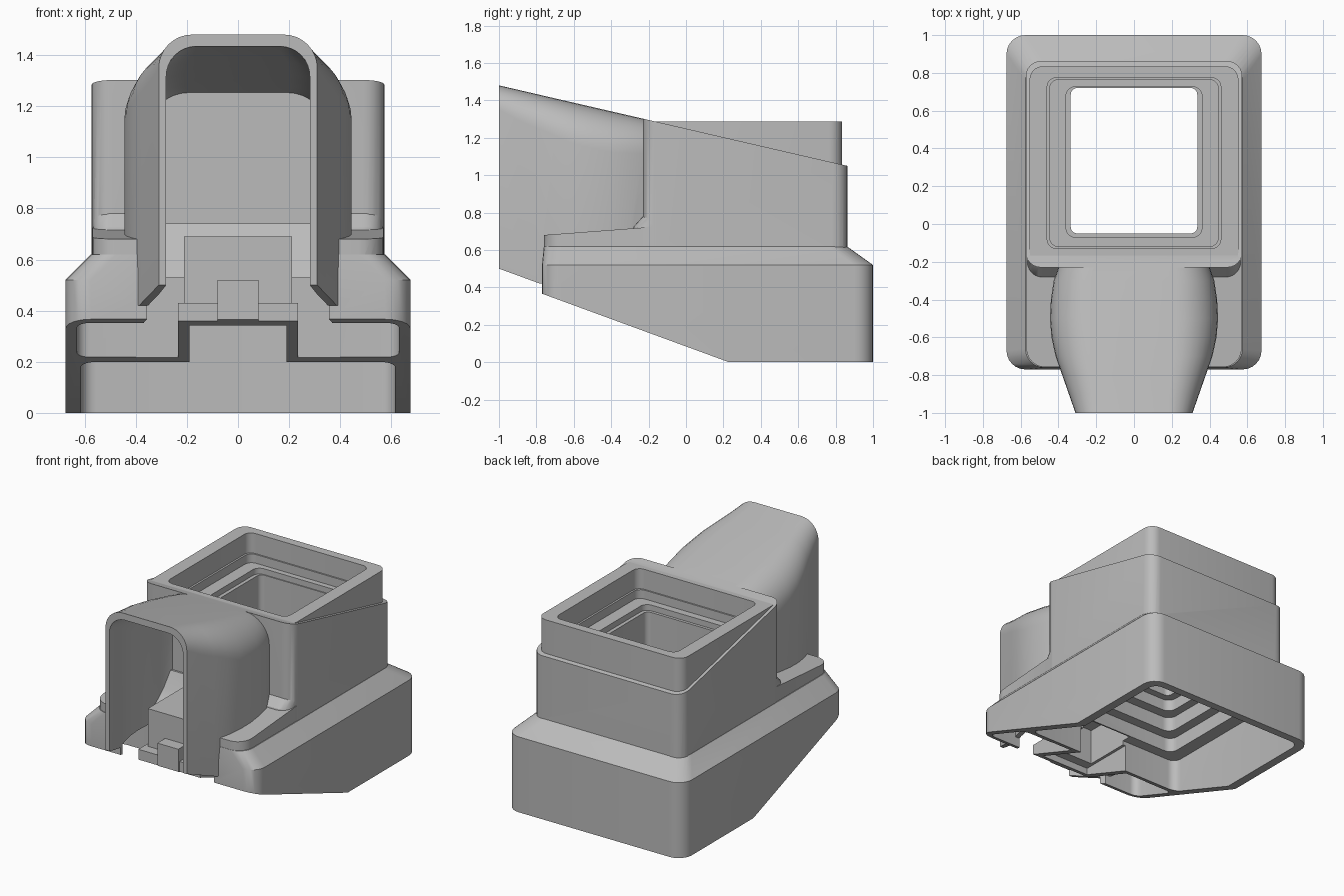
import bpy, bmesh, math

old = bpy.data.objects.get("Cube")
if old:
    bpy.data.objects.remove(old)

grey = bpy.data.materials.new("plain_grey")
grey.use_nodes = True
grey.diffuse_color = (0.5, 0.5, 0.5, 1)
grey.node_tree.nodes["Principled BSDF"].inputs["Base Color"].default_value = (0.5, 0.5, 0.5, 1)


def loft(name, rings):
    """Closed solid through matching rings of points."""
    bm = bmesh.new()
    loops = [[bm.verts.new(p) for p in ring] for ring in rings]
    for a, b in zip(loops, loops[1:]):
        for i in range(len(a)):
            j = (i + 1) % len(a)
            bm.faces.new((a[i], a[j], b[j], b[i]))
    bm.faces.new(loops[0][::-1])
    bm.faces.new(loops[-1])
    bmesh.ops.recalc_face_normals(bm, faces=bm.faces)
    mesh = bpy.data.meshes.new(name)
    bm.to_mesh(mesh)
    bm.free()
    mesh.materials.append(grey)
    obj = bpy.data.objects.new(name, mesh)
    bpy.context.collection.objects.link(obj)
    return obj


def ring(w, y0, y1, r, z):
    """Rounded rectangle; z is a height or a function of y."""
    pts = []
    corners = ((w - r, y1 - r), (r - w, y1 - r), (r - w, y0 + r), (w - r, y0 + r))
    for k, (cx, cy) in enumerate(corners):
        for i in range(7):
            a = math.pi / 2 * (k + i / 6)
            x, y = cx + r * math.cos(a), cy + r * math.sin(a)
            pts.append((x, y, z(y) if callable(z) else z))
    return pts


def tube(name, w, y0, y1, r, z0, z1):
    return loft(name, [ring(w, y0, y1, r, z0), ring(w, y0, y1, r, z1)])


def prism(name, w, profile):
    """Side profile (y, z) extruded across x."""
    return loft(name, [[(x, y, z) for y, z in profile] for x in (-w, w)])


def box(name, w, y0, y1, z0, z1):
    return prism(name, w, [(y0, z0), (y1, z0), (y1, z1), (y0, z1)])


def boolean(target, tool, operation):
    mod = target.modifiers.new(operation, 'BOOLEAN')
    mod.operation, mod.object, mod.solver = operation, tool, 'EXACT'
    bpy.context.view_layer.objects.active = target
    bpy.ops.object.modifier_apply(modifier=mod.name)
    bpy.data.objects.remove(tool)


def join(target, tool):
    boolean(target, tool, 'UNION')


def cut(target, tool):
    boolean(target, tool, 'DIFFERENCE')


def roof(y):
    return 1.48 - 0.231 * (y + 1)


def deck(y):
    return 0.68 + 0.075 * (y + 0.76)


# Skirt with its chamfered shoulder and the front deck
housing = loft("housing", [ring(0.675, -0.77, 1.0, 0.1, 0), ring(0.675, -0.77, 1.0, 0.1, 0.52),
                           ring(0.575, -0.76, 0.86, 0.1, 0.62)])
join(housing, loft("deck", [ring(0.57, -0.758, 0.5, 0.1, 0.56), ring(0.57, -0.758, 0.5, 0.1, deck)]))
cut(housing, tube("front_cavity", 0.63, -0.73, -0.365, 0.05, -0.1, 0.56))

# Sleeve with sloping top, its flared foot, and the raised collar
join(housing, loft("sleeve", [ring(0.573, -0.23, 0.863, 0.08, 0.58), ring(0.573, -0.23, 0.863, 0.08, roof)]))
join(housing, loft("sleeve_foot", [ring(0.565, -0.29, 0.1, 0.08, 0.66), ring(0.565, -0.28, 0.1, 0.08, 0.725),
                                   ring(0.565, -0.226, 0.1, 0.08, 0.785)]))
join(housing, tube("collar", 0.553, -0.215, 0.835, 0.07, 0.6, 1.288))

# Bulging hood: y position, half width, corner radius
stations = [(-1, 0.31, 0.13), (-0.9, 0.345, 0.16), (-0.8, 0.38, 0.18), (-0.7, 0.415, 0.2),
            (-0.6, 0.437, 0.22), (-0.5, 0.445, 0.22), (-0.4, 0.44, 0.22), (-0.3, 0.425, 0.2),
            (-0.2, 0.39, 0.18)]


def arch(y, w, r, inset, bottom):
    w, r, top = w - inset, r - inset / 2, roof(y) - inset * 1.2
    right = [(w - r + r * math.cos(a), top - r + r * math.sin(a))
             for a in [math.pi / 2 * i / 8 for i in range(9)]]
    half = [(w, bottom)] + right
    return [(x, y, z) for x, z in half] + [(-x, y, z) for x, z in reversed(half)]


hood = loft("hood", [arch(y, w, r, 0, 0.2) for y, w, r in stations])
cut(hood, prism("hood_trim", 1, [(-1.2, 0.573), (-1.2, -0.2), (0.2, -0.2), (0.2, 0.42), (-0.78, 0.42)]))
join(housing, hood)
inner = [arch(y, w, r, 0.035, -0.1) for y, w, r in stations]
inner[0] = [(x, y - 0.02, z) for x, y, z in inner[0]]
inner[-1] = [(x, y - 0.006, z) for x, y, z in inner[-1]]
cut(housing, loft("hood_bay", inner))

# Bulkhead below the hood: wide foot and stepped upper part
join(housing, box("bulkhead_foot", 0.62, -0.36, -0.15, 0.1, 0.53))
join(housing, prism("bulkhead", 0.41, [(-0.352, 0.5), (-0.34, 0.54), (-0.3, 0.58), (-0.27, 0.63),
                                       (-0.22, 0.74), (-0.15, 0.74), (-0.15, 0.5)]))

# Hollow central block with flange and clip
join(housing, box("latch_block", 0.212, -0.68, -0.18, 0.4, 0.69))
join(housing, box("flange", 0.235, -0.75, -0.2, 0.1, 0.43))
join(housing, box("clip", 0.08, -0.765, -0.66, 0.335, 0.52))
cut(housing, box("channel", 0.19, -0.705, 0.1, -0.1, 0.39))
cut(housing, box("block_hollow", 0.17, -0.64, -0.25, 0.3, 0.64))

# Stepped openings from above: half width, front, back, floor
for w, y0, y1, floor in ((0.46, -0.13, 0.775, 1.15), (0.447, -0.12, 0.765, 1.09), (0.36, -0.07, 0.727, 1.05)):
    cut(housing, tube("upper_step", w, y0, y1, 0.05, floor, 1.5))
cut(housing, tube("shaft", 0.335, -0.05, 0.72, 0.035, -0.2, 1.6))

# Stepped recesses from below: half width, front, back, ceiling
for w, y0, y1, ceiling in ((0.615, -0.315, 0.945, 0.42), (0.52, -0.24, 0.84, 0.52),
                           (0.45, -0.17, 0.79, 0.62), (0.39, -0.1, 0.75, 0.7)):
    cut(housing, tube("lower_step", w, y0, y1, 0.06, -0.1, ceiling))

# Sloping underside
cut(housing, prism("underside", 1, [(-1.2, 0.524), (-1.2, -0.3), (0.23, -0.3), (0.23, 0)]))

housing.select_set(True)
bpy.context.view_layer.objects.active = housing
bpy.ops.object.shade_smooth_by_angle(angle=math.radians(30))
